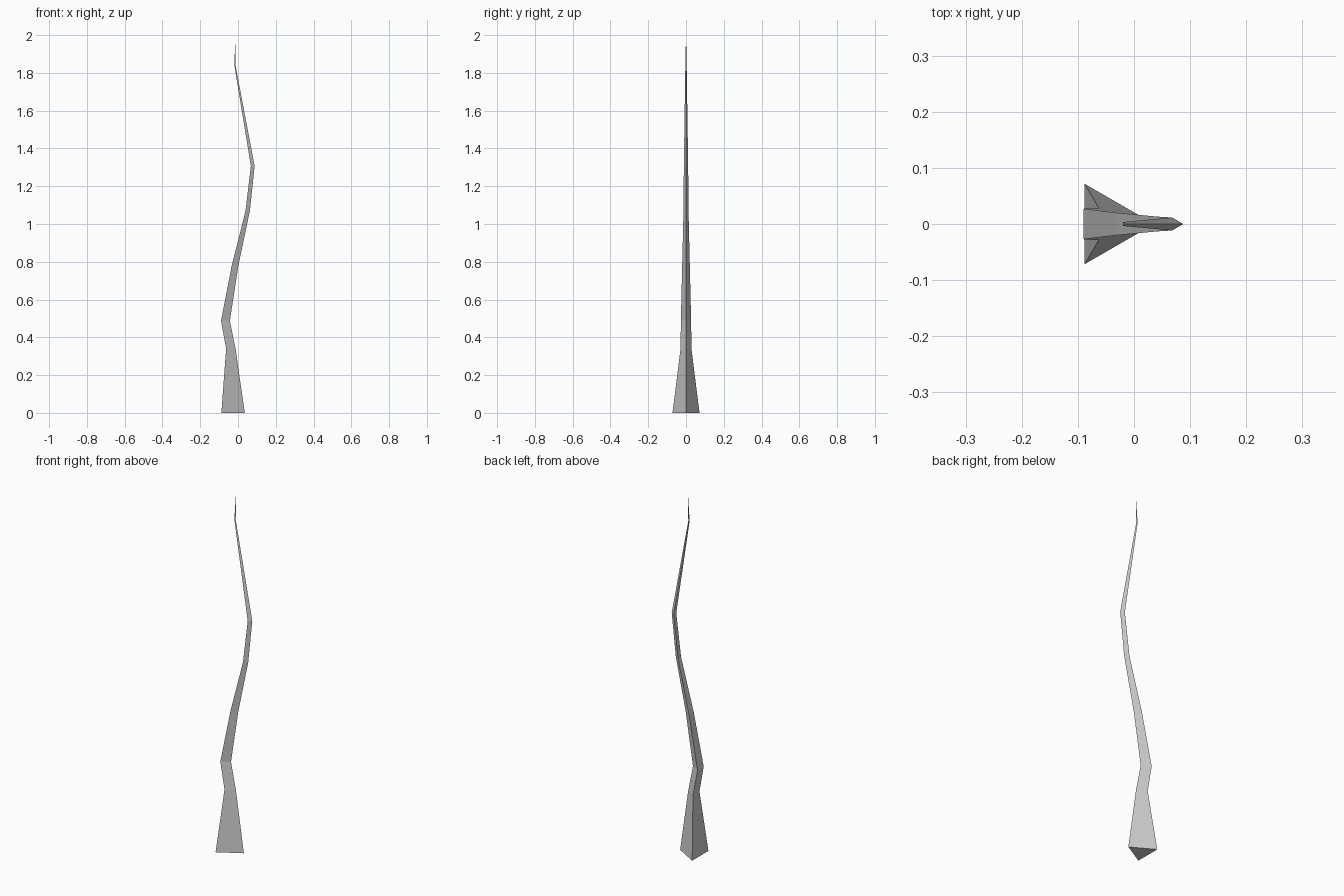
import bpy, bmesh

if "Cube" in bpy.data.objects:
    bpy.data.objects.remove(bpy.data.objects["Cube"])

# Stem profile: (height, x of flat back side, x of front ridge)
RINGS = [
    (0.00, -0.088, 0.036),
    (0.34, -0.063, -0.013),
    (0.488, -0.090, -0.043),
    (0.78, -0.033, 0.002),
    (1.07, 0.040, 0.063),
    (1.307, 0.068, 0.088),
    (1.845, -0.020, -0.014),
]
TIP = (-0.012, 0.0, 2.0)

bm = bmesh.new()

# Equilateral three-sided rings
rings = []
for z, back, ridge in RINGS:
    half = (ridge - back) / 3 ** 0.5
    rings.append([bm.verts.new(p) for p in
                  ((ridge, 0, z), (back, half, z), (back, -half, z))])

# Sides
for low, high in zip(rings, rings[1:]):
    for i in range(3):
        j = (i + 1) % 3
        bm.faces.new((low[i], low[j], high[j], high[i]))

# Pointed tip and closed base
tip = bm.verts.new(TIP)
for i in range(3):
    bm.faces.new((rings[-1][i], rings[-1][(i + 1) % 3], tip))
bm.faces.new(rings[0][::-1])
bmesh.ops.recalc_face_normals(bm, faces=bm.faces)

mesh = bpy.data.meshes.new("twisted_stem")
bm.to_mesh(mesh)
bm.free()
bpy.context.collection.objects.link(bpy.data.objects.new("twisted_stem", mesh))
